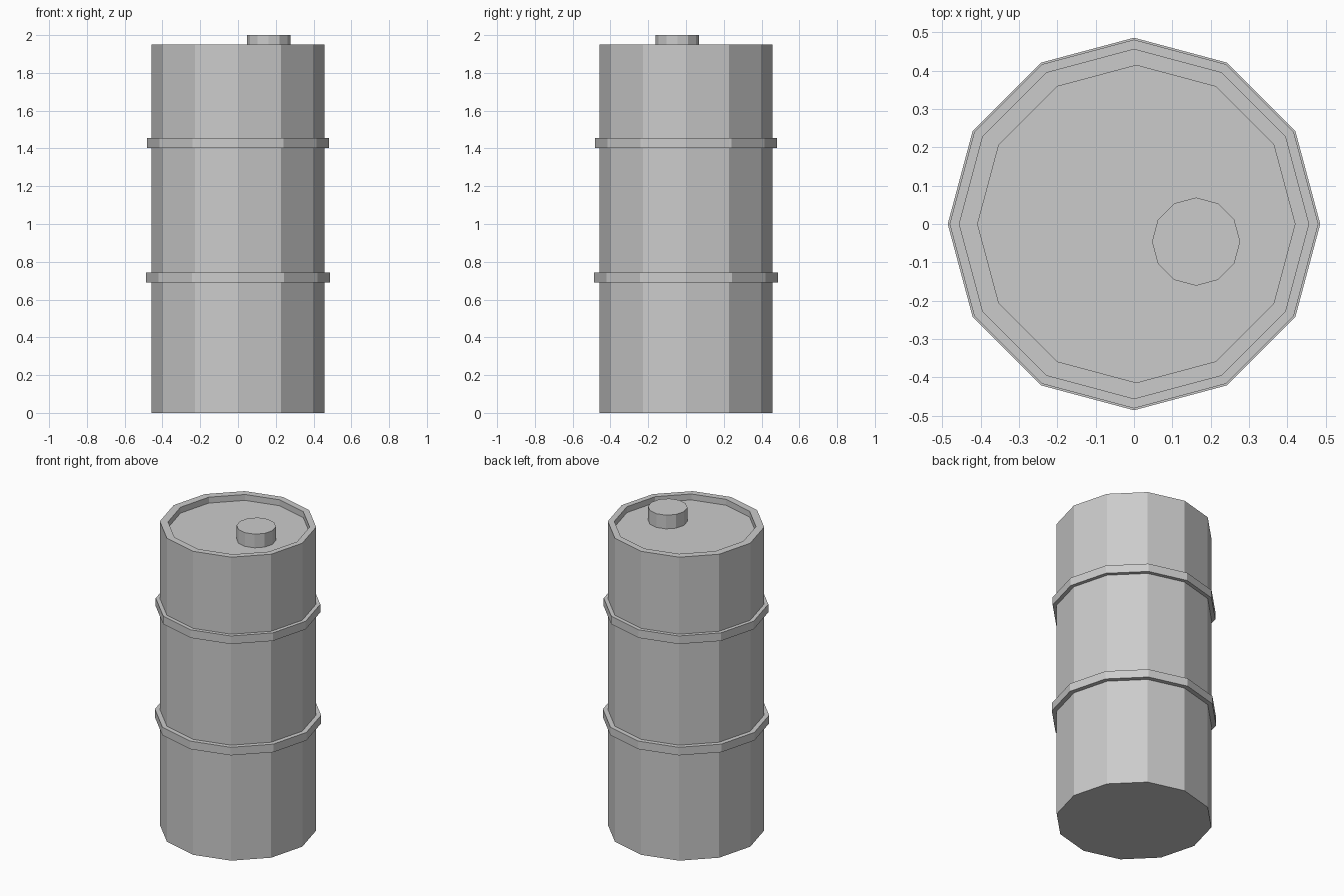
import bpy, bmesh
from math import cos, sin, tau

if "Cube" in bpy.data.objects:
    bpy.data.objects.remove(bpy.data.objects["Cube"])

SIDES = 12


def lathe(name, profile, location=(0, 0, 0), closed=False):
    """Spin (radius, z, x shift) points into a flat-faced 12-sided solid."""
    bm = bmesh.new()
    rings = [[bm.verts.new((r * cos(tau * i / SIDES) + dx, r * sin(tau * i / SIDES), z))
              for i in range(SIDES)] for r, z, dx in profile]
    pairs = list(zip(rings, rings[1:]))
    if closed:
        pairs.append((rings[-1], rings[0]))
    else:
        bm.faces.new(rings[0][::-1])
        bm.faces.new(rings[-1])
    for a, b in pairs:
        for i in range(SIDES):
            j = (i + 1) % SIDES
            bm.faces.new((a[i], a[j], b[j], b[i]))
    bmesh.ops.recalc_face_normals(bm, faces=bm.faces[:])
    mesh = bpy.data.meshes.new(name)
    bm.to_mesh(mesh)
    bm.free()
    obj = bpy.data.objects.new(name, mesh)
    obj.location = location
    bpy.context.collection.objects.link(obj)
    return obj


# Drum body with a raised rim around a slightly sunken lid
lathe("drum_body", [(0.457, 0, 0), (0.457, 1.95, 0),
                    (0.414, 1.95, 0.006), (0.414, 1.912, 0.006)])

# Two reinforcing hoops
for name, radius, bottom, top in (("lower_hoop", 0.486, 0.69, 0.742),
                                  ("upper_hoop", 0.481, 1.403, 1.455)):
    lathe(name, [(0.45, bottom, 0), (radius, bottom, 0),
                 (radius, top, 0), (0.45, top, 0)], closed=True)

# Off-centre filler cap standing on the lid
lathe("filler_cap", [(0.115, 1.905, 0), (0.115, 2.0, 0)], location=(0.162, -0.046, 0))
